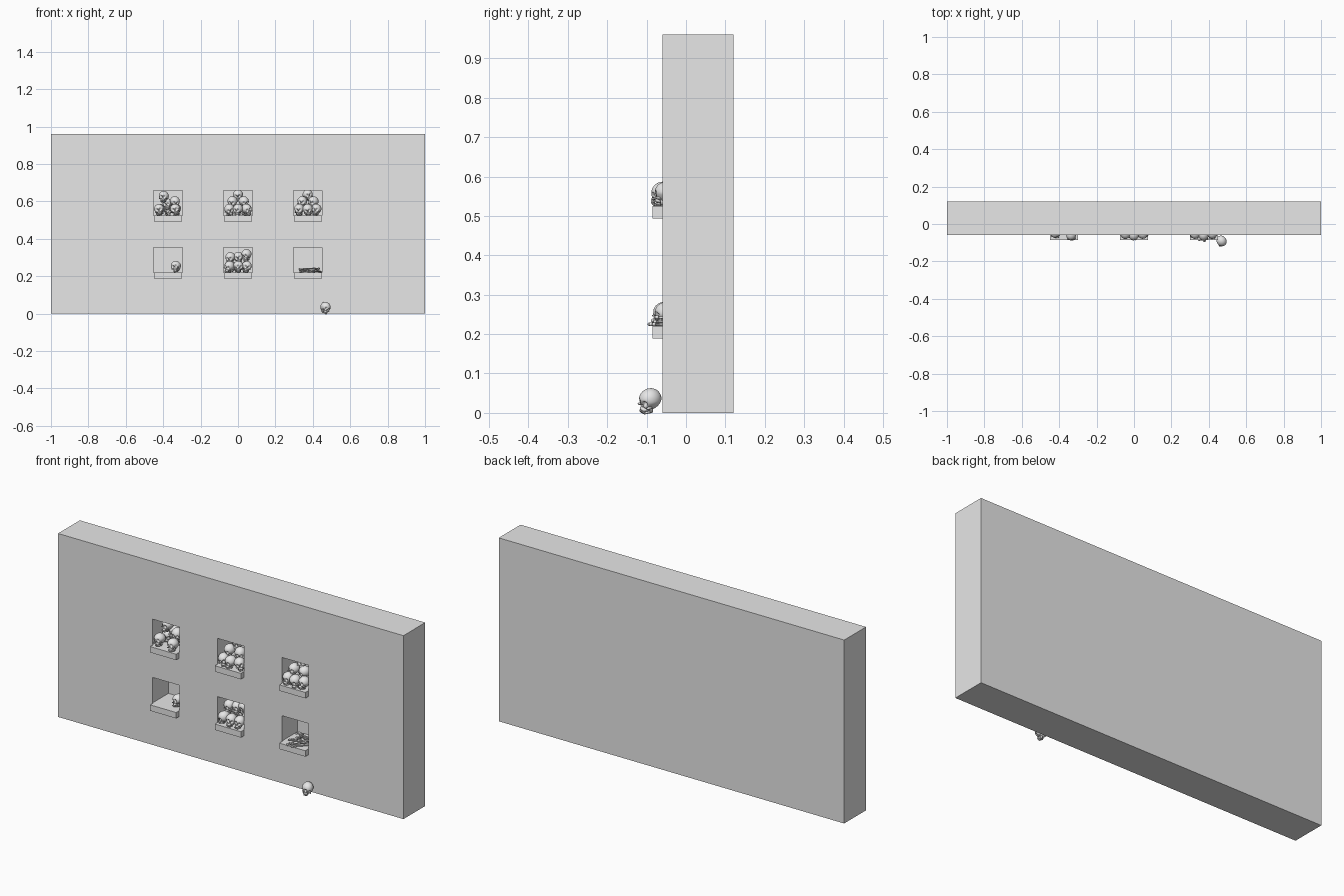
import bpy, bmesh, math, random
from mathutils import Matrix, Vector, Euler

random.seed(4)
old = bpy.data.objects.get("Cube")
if old:
    bpy.data.objects.remove(old)

# One plain grey stone colour
stone = bpy.data.materials.new("plain_grey")
stone.use_nodes = True
GREY = (0.8, 0.8, 0.8, 1)
stone.diffuse_color = GREY
stone.node_tree.nodes["Principled BSDF"].inputs["Base Color"].default_value = GREY


def to_mesh(bm, name, smooth=False):
    mesh = bpy.data.meshes.new(name)
    bmesh.ops.recalc_face_normals(bm, faces=bm.faces)
    for f in bm.faces:
        f.smooth = smooth
    bm.to_mesh(mesh)
    bm.free()
    mesh.materials.append(stone)
    return mesh


def place(mesh, name, loc=(0, 0, 0), rot=(0, 0, 0), size=1):
    ob = bpy.data.objects.new(name, mesh)
    ob.location, ob.rotation_euler, ob.scale = loc, rot, (size,) * 3
    bpy.context.collection.objects.link(ob)
    return ob


def add_box(bm, low, high):
    low, high = Vector(low), Vector(high)
    m = Matrix.Translation((low + high) / 2) @ Matrix.Diagonal((*(high - low), 1))
    return bmesh.ops.create_cube(bm, size=1, matrix=m)["verts"]


# Wall with six niches cut into its front
FRONT, BACK, DEPTH = -0.06, 0.12, 0.13
COLS, ROWS = (-0.375, 0, 0.373), (0.525, 0.22)
HALF, TALL = 0.077, 0.133
bm = bmesh.new()
add_box(bm, (-1, FRONT, 0), (1, BACK, 0.96))
cuts = [((c + s * HALF, 0, 0), (1, 0, 0)) for c in COLS for s in (-1, 1)]
cuts += [((0, 0, r + h), (0, 0, 1)) for r in ROWS for h in (0, TALL)]
for co, no in cuts:
    bmesh.ops.bisect_plane(bm, geom=bm.verts[:] + bm.edges[:] + bm.faces[:],
                           plane_co=co, plane_no=no)
openings = []
for f in bm.faces:
    c = f.calc_center_median()
    if (abs(c.y - FRONT) < 1e-4 and any(abs(c.x - x) < HALF for x in COLS)
            and any(r < c.z < r + TALL for r in ROWS)):
        openings.append(f)
for f in openings:
    new = bmesh.ops.extrude_discrete_faces(bm, faces=[f])["faces"][0]
    bmesh.ops.translate(bm, verts=new.verts, vec=(0, DEPTH, 0))
place(to_mesh(bm, "wall"), "wall")

# Ledge below each niche
for x in COLS:
    for z in ROWS:
        bm = bmesh.new()
        add_box(bm, (x - 0.074, -0.085, z - 0.031), (x + 0.076, FRONT, z))
        place(to_mesh(bm, "ledge"), "ledge")


# Skull, facing -y, about one unit in radius
def skull_mesh():
    bm = bmesh.new()
    bmesh.ops.create_icosphere(bm, subdivisions=4, radius=1)
    hollows = [(Vector((s * 0.38, -0.9, -0.16)).normalized(), 0.31, 0.38) for s in (-1, 1)]
    hollows.append((Vector((0, -0.9, -0.5)).normalized(), 0.17, 0.3))
    for v in bm.verts:
        d = v.co.normalized()
        push = 0
        for axis, radius, deep in hollows:
            near = (d - axis).length / radius
            if near < 1:
                push = max(push, deep * (1 - near ** 4))
        p = d * (1 - push)
        if p.z < 0:  # narrow the face below the brow
            p.x *= 1 + 0.3 * p.z
        v.co = (p.x * 0.86, p.y * 0.96, p.z * 0.9 + 0.1)
    # Upper and lower jaw, tapering down
    for low, high in (((-0.38, -0.86, -0.78), (0.38, -0.2, -0.45)),
                      ((-0.4, -0.82, -1.0), (0.4, -0.1, -0.82))):
        verts = add_box(bm, low, high)
        for v in verts:
            if v.co.y < -0.5:
                v.co.x *= 0.75
        edges = list({e for v in verts for e in v.link_edges})
        bmesh.ops.bevel(bm, geom=edges, offset=0.07, segments=2, affect='EDGES')
    # Jaw hinges and cheekbones
    for s in (-1, 1):
        add_box(bm, (s * 0.42 - 0.06, -0.3, -0.9), (s * 0.42 + 0.06, -0.05, -0.35))
        m = Matrix.Translation((s * 0.58, -0.52, -0.36)) @ Matrix.Diagonal((0.14, 0.3, 0.1, 1))
        bmesh.ops.create_icosphere(bm, subdivisions=2, radius=1, matrix=m)
    # Row of teeth
    for i in range(6):
        x = (i - 2.5) * 0.1
        add_box(bm, (x - 0.04, -0.84, -0.88), (x + 0.04, -0.7, -0.72))
    return to_mesh(bm, "skull", True)


skull = skull_mesh()
SIZE = 0.031


def add_skull(x, y, z, spin=0.6):
    rot = (random.uniform(-0.2, 0.2), random.uniform(-0.3, 0.3), random.uniform(-spin, spin))
    place(skull, "skull", (x, y, z), rot, SIZE)


# Heaps: offset from niche middle, depth, height above niche floor
back_row = [(-0.045, 0.02, 0.031), (0.045, 0.02, 0.031), (0, 0.035, 0.031)]
pyramid = [(-0.046, -0.05, 0.031), (0, -0.058, 0.031), (0.046, -0.05, 0.031),
           (-0.03, -0.025, 0.072), (0.03, -0.025, 0.072), (0, 0, 0.108)]
loose_heap = [(-0.046, -0.045, 0.031), (0.04, -0.058, 0.031), (0.036, -0.02, 0.072),
              (-0.022, -0.015, 0.1), (0, 0.015, 0.06)]
low_heap = [(-0.046, -0.05, 0.031), (0, -0.055, 0.031), (0.046, -0.05, 0.031),
            (-0.04, -0.01, 0.078), (0.003, -0.005, 0.08), (0.046, -0.01, 0.094)]
heaps = [(0, 0, loose_heap + back_row), (1, 0, pyramid + back_row),
         (2, 0, pyramid + back_row), (1, 1, low_heap + back_row),
         (0, 1, [(0.044, -0.02, 0.031)])]
for col, row, heap in heaps:
    for dx, y, dz in heap:
        add_skull(COLS[col] + dx, y, ROWS[row] + dz)

# Skull rolled onto the ground
place(skull, "fallen_skull", (0.466, -0.091, 0.032), (0.25, 0.35, 0.7), SIZE)


# Long bone along x with a double knob at each end
def bone_mesh(length):
    bm = bmesh.new()
    bmesh.ops.create_cone(bm, cap_ends=True, segments=10, radius1=0.003, radius2=0.003,
                          depth=length, matrix=Matrix.Rotation(math.pi / 2, 4, 'Y'))
    for sx in (-1, 1):
        for sy in (-1, 1):
            m = Matrix.Translation((sx * length / 2, sy * 0.0035, 0))
            bmesh.ops.create_icosphere(bm, subdivisions=2, radius=0.0048, matrix=m)
    return to_mesh(bm, "bone", True)


# Pile of bones in the last niche
bone = bone_mesh(0.08)
for i in range(14):
    layer = i // 5
    spread = 0.035 - 0.01 * layer
    turn = random.uniform(0, math.pi)
    reach = max(0, 0.068 - 0.045 * abs(math.cos(turn)))
    x = COLS[2] + 0.008 + random.uniform(-1, 1) * min(spread, reach)
    y = -0.02 + random.uniform(-0.04, 0.035)
    place(bone, "bone", (x, y, ROWS[1] + 0.005 + 0.008 * layer),
          Euler((0, random.uniform(-0.05, 0.05), turn)))
